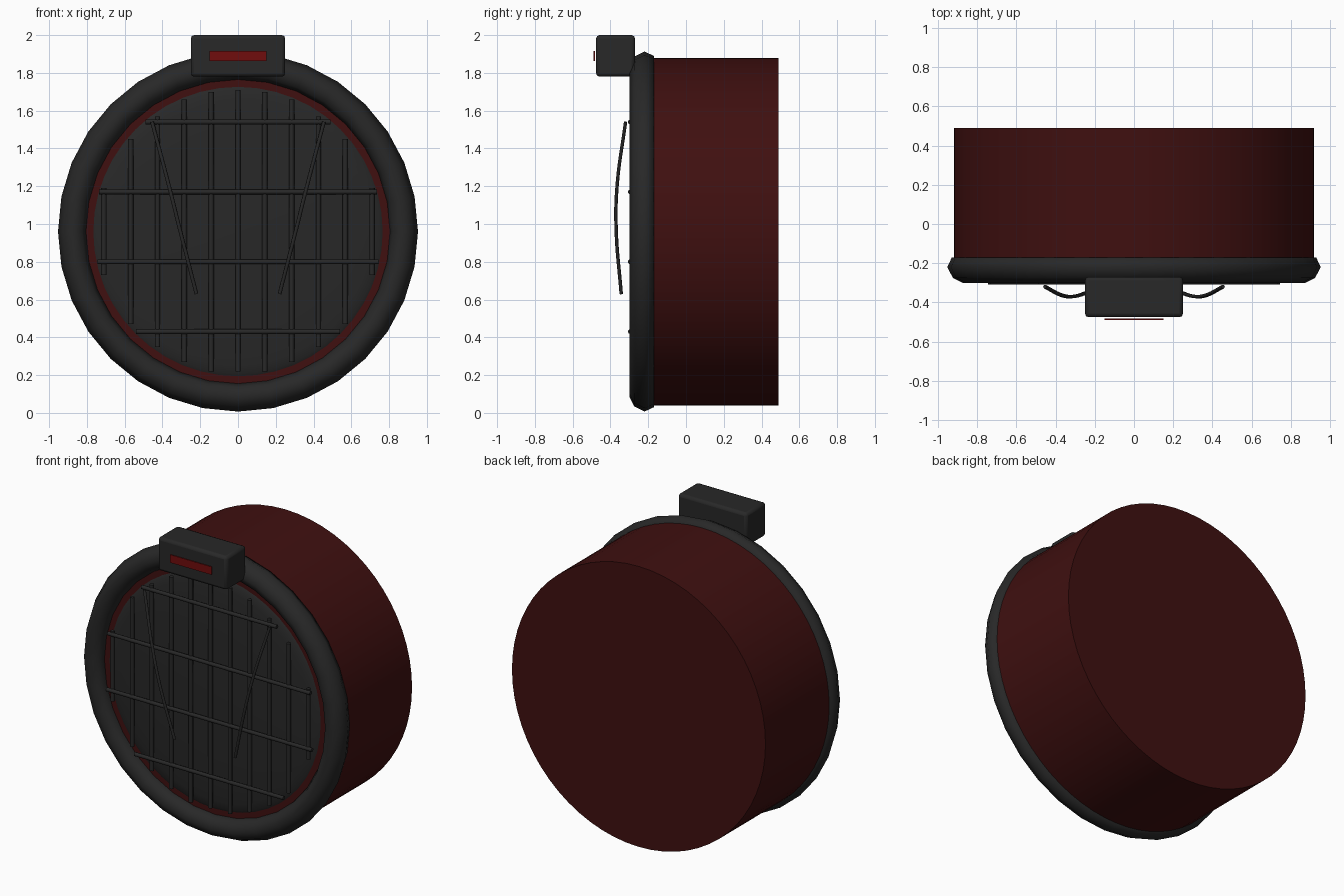
import bpy, bmesh, math
from mathutils import Vector

if "Cube" in bpy.data.objects:
    bpy.data.objects.remove(bpy.data.objects["Cube"], do_unlink=True)

CZ = 0.96  # height of the drum axis


def material(name, colour):
    m = bpy.data.materials.new(name)
    m.use_nodes = True
    m.diffuse_color = (*colour, 1)
    m.node_tree.nodes["Principled BSDF"].inputs["Base Color"].default_value = (*colour, 1)
    return m


dark_red = material("dark red", (0.05, 0.005, 0.005))
bright_red = material("bright red", (0.16, 0.004, 0.004))
black = material("soft black", (0.021, 0.021, 0.021))


def finish(obj, name, mat, angle=40):
    obj.name = name
    obj.data.materials.append(mat)
    bpy.ops.object.select_all(action="DESELECT")
    obj.select_set(True)
    bpy.context.view_layer.objects.active = obj
    if obj.type == "MESH":
        bpy.ops.object.shade_smooth_by_angle(angle=math.radians(angle))
    return obj


def lathe(name, profile, mat, steps, closed=False, angle=40):
    """Spin (radius, y) points around the drum axis."""
    bm = bmesh.new()
    verts = [bm.verts.new((r, y, CZ)) for r, y in profile]
    pairs = list(zip(verts, verts[1:]))
    if closed:
        pairs.append((verts[-1], verts[0]))
    edges = [bm.edges.new(p) for p in pairs]
    bmesh.ops.spin(bm, geom=verts + edges, cent=(0, 0, CZ), axis=(0, 1, 0),
                   angle=math.tau, steps=steps)
    bmesh.ops.remove_doubles(bm, verts=bm.verts, dist=0.0005)
    bmesh.ops.recalc_face_normals(bm, faces=bm.faces)
    mesh = bpy.data.meshes.new(name)
    bm.to_mesh(mesh)
    bm.free()
    obj = bpy.data.objects.new(name, mesh)
    bpy.context.collection.objects.link(obj)
    return finish(obj, name, mat, angle)


def box(name, centre, size, mat, bevel=0):
    bpy.ops.mesh.primitive_cube_add(size=1, location=centre)
    obj = bpy.context.object
    obj.scale = size
    bpy.ops.object.transform_apply(location=False, rotation=False, scale=True)
    finish(obj, name, mat)
    if bevel:
        mod = obj.modifiers.new("Bevel", "BEVEL")
        mod.width, mod.segments = bevel, 2
    return obj


def bar(name, a, b, radius, mat):
    a, b = Vector(a), Vector(b)
    bpy.ops.mesh.primitive_cylinder_add(vertices=8, radius=radius, depth=(b - a).length,
                                        location=(a + b) / 2)
    obj = bpy.context.object
    obj.rotation_euler = (b - a).to_track_quat("Z", "Y").to_euler()
    return finish(obj, name, mat, 60)


# Drum body, front rim and slightly domed mesh panel
lathe("drum_body", [(0, -0.235), (0.92, -0.235), (0.92, 0.49), (0, 0.49)], dark_red, 64)
rim = [(0.93, -0.17), (0.953, -0.22), (0.925, -0.275), (0.875, -0.3),
       (0.825, -0.275), (0.805, -0.235), (0.825, -0.18), (0.875, -0.17)]
lathe("front_rim", rim, black, 32, closed=True, angle=80)
dome = [(0.766 * math.sin(t * math.pi / 16), -0.237 - 0.04 * math.cos(t * math.pi / 16))
        for t in range(9)]
lathe("front_panel", dome, black, 48, angle=80)

# Grille: upright bars follow the circle, cross bars lie over them
spans = [(0.22, 1.71), (0.22, 1.70), (0.27, 1.66), (0.35, 1.57), (0.47, 1.45), (0.73, 1.19)]
for i, (low, high) in enumerate(spans):
    for side in ((1, -1) if i else (1,)):
        x = side * i * 0.142
        bar("upright_bar", (x, -0.285, low), (x, -0.285, high), 0.014, black)
for z, half in ((0.43, 0.54), (0.80, 0.745), (1.17, 0.735), (1.54, 0.49)):
    bar("cross_bar", (-half, -0.295, z), (half, -0.295, z), 0.013, black)

# Pair of bowed wires in front of the grille
for side, label in ((1, "left"), (-1, "right")):
    curve = bpy.data.curves.new(label + "_wire", "CURVE")
    curve.dimensions = "3D"
    curve.bevel_depth, curve.bevel_resolution, curve.use_fill_caps = 0.01, 1, True
    points = [(0.455, -0.32, 1.54), (0.365, -0.365, 1.2), (0.31, -0.37, 0.98), (0.22, -0.343, 0.63)]
    spline = curve.splines.new("BEZIER")
    spline.bezier_points.add(len(points) - 1)
    for p, (x, y, z) in zip(spline.bezier_points, points):
        p.co = (side * x, y, z)
        p.handle_left_type = p.handle_right_type = "AUTO"
    wire = bpy.data.objects.new(label + "_wire", curve)
    bpy.context.collection.objects.link(wire)
    finish(wire, label + "_wire", black)

# Clamp block at the top with its red marker plate
box("top_clamp", (0, -0.373, 1.89), (0.5, 0.206, 0.22), black, 0.018)
box("marker_plate", (0, -0.486, 1.89), (0.3, 0.006, 0.052), bright_red)
